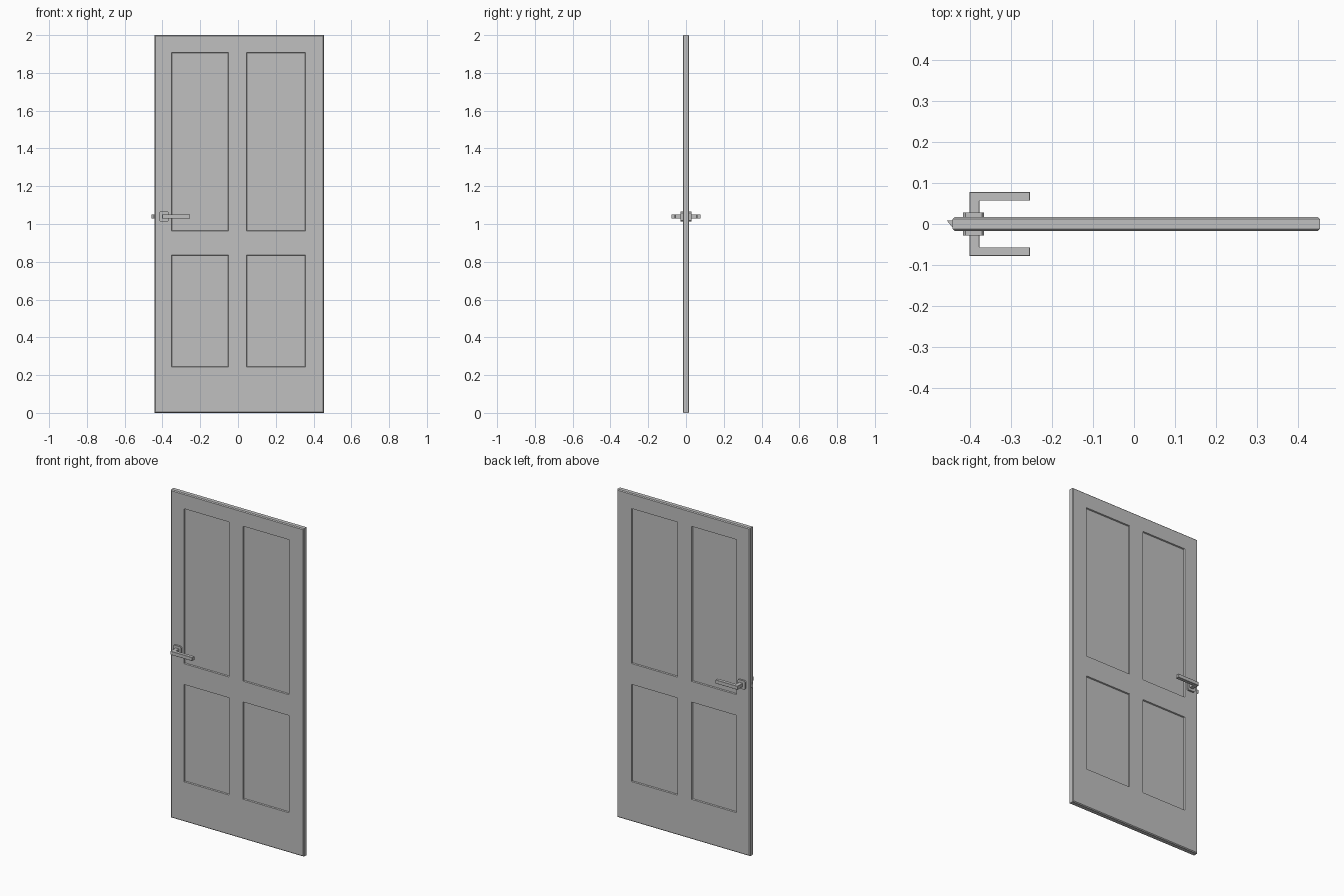
import bpy, bmesh

if "Cube" in bpy.data.objects:
    bpy.data.objects.remove(bpy.data.objects["Cube"])

# One flat colour for the whole door
grey = bpy.data.materials.new("plain_grey")
grey.diffuse_color = (0.53, 0.53, 0.53, 1)
grey.use_nodes = True
grey.node_tree.nodes["Principled BSDF"].inputs["Base Color"].default_value = grey.diffuse_color


def finish(bm, name):
    bmesh.ops.recalc_face_normals(bm, faces=bm.faces)
    me = bpy.data.meshes.new(name)
    bm.to_mesh(me)
    bm.free()
    me.materials.append(grey)
    ob = bpy.data.objects.new(name, me)
    bpy.context.collection.objects.link(ob)
    return ob


def prism(name, pts, to3d, a, b, bevel=0.0):
    """Extrude a 2D outline from a to b; to3d maps (u, v, depth) to a point."""
    bm = bmesh.new()
    lo = [bm.verts.new(to3d(u, v, a)) for u, v in pts]
    hi = [bm.verts.new(to3d(u, v, b)) for u, v in pts]
    bm.faces.new(lo)
    bm.faces.new(hi)
    n = len(pts)
    for i in range(n):
        j = (i + 1) % n
        bm.faces.new((lo[i], lo[j], hi[j], hi[i]))
    bmesh.ops.recalc_face_normals(bm, faces=bm.faces)
    if bevel:
        bmesh.ops.bevel(bm, geom=bm.edges[:], offset=bevel, segments=1,
                        affect='EDGES', profile=0.5)
    return finish(bm, name)


# Door leaf: a grid on both sides, joined by a chamfered rim
xs = [-0.443, -0.352, -0.050, 0.045, 0.357, 0.454]
zs = [0.0, 0.243, 0.836, 0.963, 1.908, 2.0]
H = 0.017
bm = bmesh.new()
grids = []
for y in (-H, H):
    g = [[bm.verts.new((x, y, z)) for z in zs] for x in xs]
    for i in range(5):
        for j in range(5):
            bm.faces.new((g[i][j], g[i + 1][j], g[i + 1][j + 1], g[i][j + 1]))
    ring = ([g[i][0] for i in range(5)] + [g[5][j] for j in range(5)]
            + [g[i][5] for i in range(5, 0, -1)]
            + [g[0][j] for j in range(5, 0, -1)])
    grids.append(ring)
a, b = grids
for i in range(len(a)):
    j = (i + 1) % len(a)
    bm.faces.new((a[i], a[j], b[j], b[i]))
bmesh.ops.recalc_face_normals(bm, faces=bm.faces)
rim = [bm.edges.get((r[i], r[(i + 1) % len(r)])) for r in grids for i in range(len(r))]
bmesh.ops.bevel(bm, geom=rim, offset=0.005, segments=1, affect='EDGES', profile=0.5)

# Four recessed panels on each side
panels = []
for f in bm.faces:
    c = f.calc_center_median()
    in_x = xs[1] < c.x < xs[2] or xs[3] < c.x < xs[4]
    in_z = zs[1] < c.z < zs[2] or zs[3] < c.z < zs[4]
    if in_x and in_z and abs(f.normal.y) > 0.99:
        panels.append(f)
bmesh.ops.inset_individual(bm, faces=panels, thickness=0.004, depth=-0.007)
finish(bm, "door_leaf")

# Handles: a square rose and an L-shaped lever on each side
ZC, XC = 1.039, -0.392
k, r = 0.006, 0.026
rose = [(r - k, -r), (r, -r + k), (r, r - k), (r - k, r),
        (-r + k, r), (-r, r - k), (-r, -r + k), (-r + k, -r)]
lever = [(-0.402, 0.026), (-0.378, 0.026), (-0.378, 0.057),
         (-0.254, 0.057), (-0.254, 0.078), (-0.402, 0.078)]
for s, side in ((-1, "front"), (1, "back")):
    prism("handle_rose_" + side, rose,
          lambda u, v, d: (XC + u, s * d, ZC + v), 0.015, 0.028)
    prism("handle_lever_" + side, lever,
          lambda u, v, d: (u, s * v, d), ZC - 0.011, ZC + 0.011, 0.001)

# Slanted latch bolt on the closing edge
prism("latch_bolt", [(-0.457, 0.008), (-0.440, 0.008), (-0.440, -0.008), (-0.444, -0.008)],
      lambda u, v, d: (u, v, d), ZC - 0.011, ZC + 0.011)
